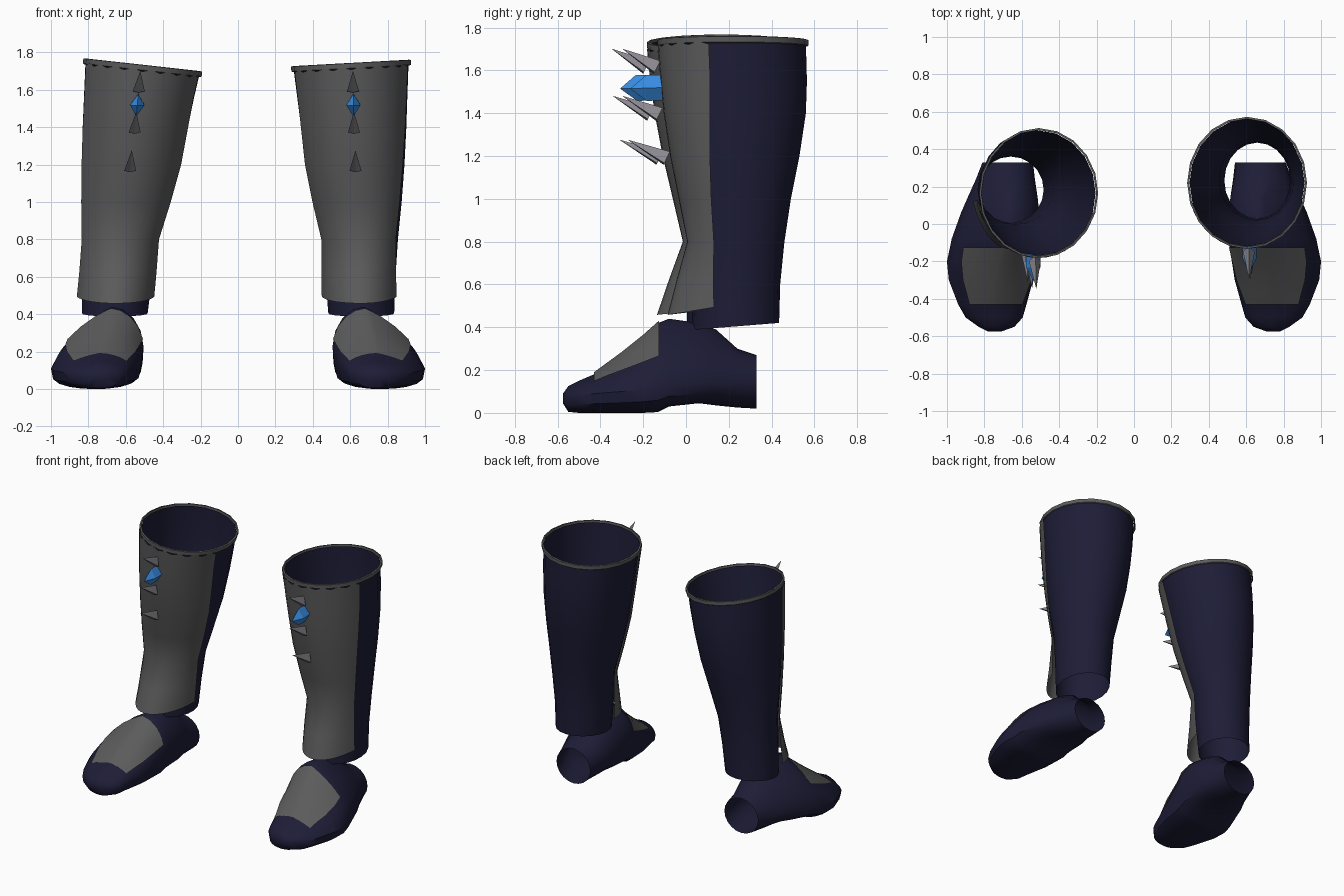
import bpy, math
from mathutils import Vector

if "Cube" in bpy.data.objects:
    bpy.data.objects.remove(bpy.data.objects["Cube"])


def material(name, rgb):
    m = bpy.data.materials.new(name)
    m.diffuse_color = (*rgb, 1)
    m.use_nodes = True
    m.node_tree.nodes["Principled BSDF"].inputs["Base Color"].default_value = m.diffuse_color
    return m


NAVY = material("navy_leather", (0.0125, 0.012, 0.038))
GREY = material("dark_grey_plate", (0.105, 0.105, 0.108))
STEEL = material("spike_metal", (0.27, 0.26, 0.29))
BLUE = material("blue_gem", (0.04, 0.26, 0.75))


def loft(name, rings, mat, closed=True, flip=False, smooth=True, cap_end=False):
    """Skin a list of equal-length rings of points."""
    n = len(rings[0])
    verts = [p for r in rings for p in r]
    faces = []
    for i in range(len(rings) - 1):
        for j in range(n if closed else n - 1):
            k = (j + 1) % n
            faces.append((i * n + j, i * n + k, (i + 1) * n + k, (i + 1) * n + j))
    if cap_end:
        faces.append(tuple((len(rings) - 1) * n + j for j in range(n)))
    if flip:
        faces = [f[::-1] for f in faces]
    me = bpy.data.meshes.new(name)
    me.from_pydata(verts, [], faces)
    me.materials.append(mat)
    ob = bpy.data.objects.new(name, me)
    bpy.context.collection.objects.link(ob)
    if smooth:
        bpy.ops.object.select_all(action='DESELECT')
        ob.select_set(True)
        bpy.context.view_layer.objects.active = ob
        bpy.ops.object.shade_smooth_by_angle(angle=math.radians(40))
    return ob


def lerp_row(table, key):
    """Interpolate a table whose first column descends."""
    for a, b in zip(table, table[1:]):
        if a[0] >= key >= b[0]:
            t = (a[0] - key) / (a[0] - b[0])
            return [u + (v - u) * t for u, v in zip(a, b)]
    return table[-1]


# shin sections: z, x min, x max, y front, y back
SHAFT = [(1.73, .297, .912, -.12, .56), (1.55, .318, .905, -.105, .565),
         (1.4, .337, .90, -.09, .56), (1.2, .362, .89, -.06, .53),
         (1.0, .405, .875, -.02, .49), (.8, .455, .855, .02, .46),
         (.6, .467, .842, .025, .44), (.405, .483, .835, .03, .435)]
# foot sections: y, x min, x max, bottom, widest height, top, ridge x
FOOT = [(.33, .54, .81, .02, .145, .27, .675), (.24, .53, .845, .025, .14, .30, .675),
        (.14, .515, .89, .035, .14, .39, .67), (.06, .51, .925, .045, .14, .42, .67),
        (-.08, .515, .975, .03, .13, .44, .67), (-.13, .52, .985, .004, .12, .42, .68),
        (-.2, .53, 1.0, 0, .11, .355, .70), (-.3, .54, .99, 0, .10, .275, .72),
        (-.43, .575, .94, 0, .09, .18, .74), (-.5, .595, .90, 0, .075, .15, .74),
        (-.55, .64, .83, .005, .07, .125, .74), (-.575, .71, .78, .045, .07, .09, .745)]


def shaft_point(row, a, off=0.0):
    z, x0, x1, y0, y1 = row
    y = (y0 + y1) / 2 + ((y1 - y0) / 2 + off) * math.sin(a)
    if z < .42:  # hem drops towards the front
        z = .42 - .08 * (.43 - y)
    return ((x0 + x1) / 2 + ((x1 - x0) / 2 + off) * math.cos(a), y, z)


def foot_point(row, a, off=0.0):
    y, x0, x1, zb, zm, zt, ridge = row
    c, s = math.cos(a), math.sin(a)
    mid = (x0 + x1) / 2
    if s >= 0:
        z = zm + (zt - zm + off) * s
        if y < .2:  # the outer side slopes in faster than the inner one
            c = math.copysign(abs(c) ** (1.75 if c > 0 else 1.15), c)
    else:
        z = zm - (zm - zb) * abs(s) ** (1.0 if y > .1 else .55)
    x = mid + ((x1 - x0) / 2 + off) * c + (ridge - mid) * max(s, 0)
    return (x, y, z)


def point(name, base, tip, mat, section, rx, rz, body, place, flip):
    """Shaft with the given section, straight for the given share, then pointed."""
    b, t = Vector(base), Vector(tip)
    axis = (t - b).normalized()
    up = Vector((1, 0, 0)).cross(axis)
    if up.z < 0:
        up = -up

    def ring(p, k):
        return [place(*(p + Vector((rx * k * c, 0, 0)) + up * rz * k * s))
                for c, s in section]
    rings = [ring(b, 1)]
    if body:
        rings.append(ring(b.lerp(t, body), 1))
    rings.append(ring(t, .02))
    loft(name, rings, mat, flip=flip, smooth=False, cap_end=True)


DIAMOND = ((1, 0), (0, 1), (-1, 0), (0, -1))
WEDGE = ((1, -.75), (0, 1), (-1, -.75), (0, -1))

for side, label in ((1, "right"), (-1, "left")):
    flip = side < 0

    # the left shin leans inward, stands further forward and is slimmer low down
    def place(x, y, z, flip=flip):
        if not flip:
            return (x, y, z)
        up = min(1, max(0, (z - .8) / .8))
        back = min(1, max(0, y / .44))
        front_shift = -.02 - .03 * up
        back_shift = -.075 + .015 * up
        return (-(x - .095 * max(0, (z - .5) / 1.23)),
                y + front_shift + (back_shift - front_shift) * back, z)

    tilt, drop = (.055, 0.0) if side > 0 else (.11, -.01)

    def top_tilt(p):
        return (p[0], p[1], p[2] + drop + tilt * (p[0] - .605))

    # boot shaft
    N = 20
    angles = [2 * math.pi * j / N for j in range(N)]
    rings = []
    for row in reversed(SHAFT):
        pts = [shaft_point(row, a) for a in angles]
        if row[0] > 1.7:
            pts = [top_tilt(p) for p in pts]
        rings.append([place(*p) for p in pts])
    loft(label + "_shaft", rings, NAVY, flip=flip)

    # rim band
    rings = []
    for dz, off in ((-.018, .006), (-.014, .012), (.012, .013), (.014, .002)):
        pts = [top_tilt(shaft_point(SHAFT[0], a, off)) for a in angles]
        rings.append([place(p[0], p[1], p[2] + dz) for p in pts])
    loft(label + "_rim", rings, GREY, flip=flip)

    # shin plate, flared forward at the ankle, toothed at the top
    M = 16
    rings = []
    for z in (.47, .62, .8, 1.0, 1.2, 1.4, 1.55, 1.705):
        row = lerp_row(SHAFT, z)
        flare = max(0, (.8 - z) / .33)
        low = min(1, max(0, (1.6 - z) / .8))
        outer = 71 - 9 * low if side > 0 else 72
        inner = 71 + 7 * low
        ring = []
        for j in range(M + 1):
            u = 2 * j / M - 1
            a = math.radians(270 + (outer if u > 0 else inner) * u)
            x, y, _ = shaft_point(row, a, .014)
            x += .02 * flare * u
            y -= (.10 if side > 0 else .13) * flare * (1 - u * u)
            zz = z
            if z < .5:
                zz += .035 * u * u - .012
            elif z > 1.7:
                zz = top_tilt((x, y, z + (.016 if j % 2 else .002)))[2]
            ring.append(place(x, y, zz))
        rings.append(ring)
    loft(label + "_shin_plate", rings, GREY, closed=False, flip=flip)

    # spikes and gem on the shin
    for i, (x, y, z, ty, tz) in enumerate(((.615, -.135, 1.615, -.295, 1.70),
                                           (.62, -.125, 1.395, -.295, 1.48),
                                           (.628, -.09, 1.19, -.27, 1.275))):
        point(f"{label}_spike_{i + 1}", (x, y, z), (x, ty, tz), STEEL, WEDGE,
              .032, .034, 0, place, flip)
    point(label + "_gem", (.617, -.11, 1.52), (.617, -.26, 1.515), BLUE, DIAMOND,
          .038, .06, .5, place, flip)

    # foot, open at the heel
    K = 20
    rings = [[(side * p[0], p[1], p[2]) for p in
              (foot_point(row, 2 * math.pi * j / K) for j in range(K))] for row in FOOT]
    loft(label + "_foot", rings, NAVY, flip=flip, cap_end=True)

    # instep plate lying on the foot
    rings = []
    for y in (-.125, -.2, -.3, -.37, -.43):
        row = lerp_row(FOOT, y)
        start = 28 + 8 * (-.125 - y) / .305
        ring = []
        for j in range(9):
            a = math.radians(start + (180 - 2 * start) * j / 8)
            p = foot_point(row, a, .01)
            ring.append((side * p[0], p[1], p[2]))
        rings.append(ring)
    loft(label + "_instep_plate", rings, GREY, closed=False, flip=flip)
